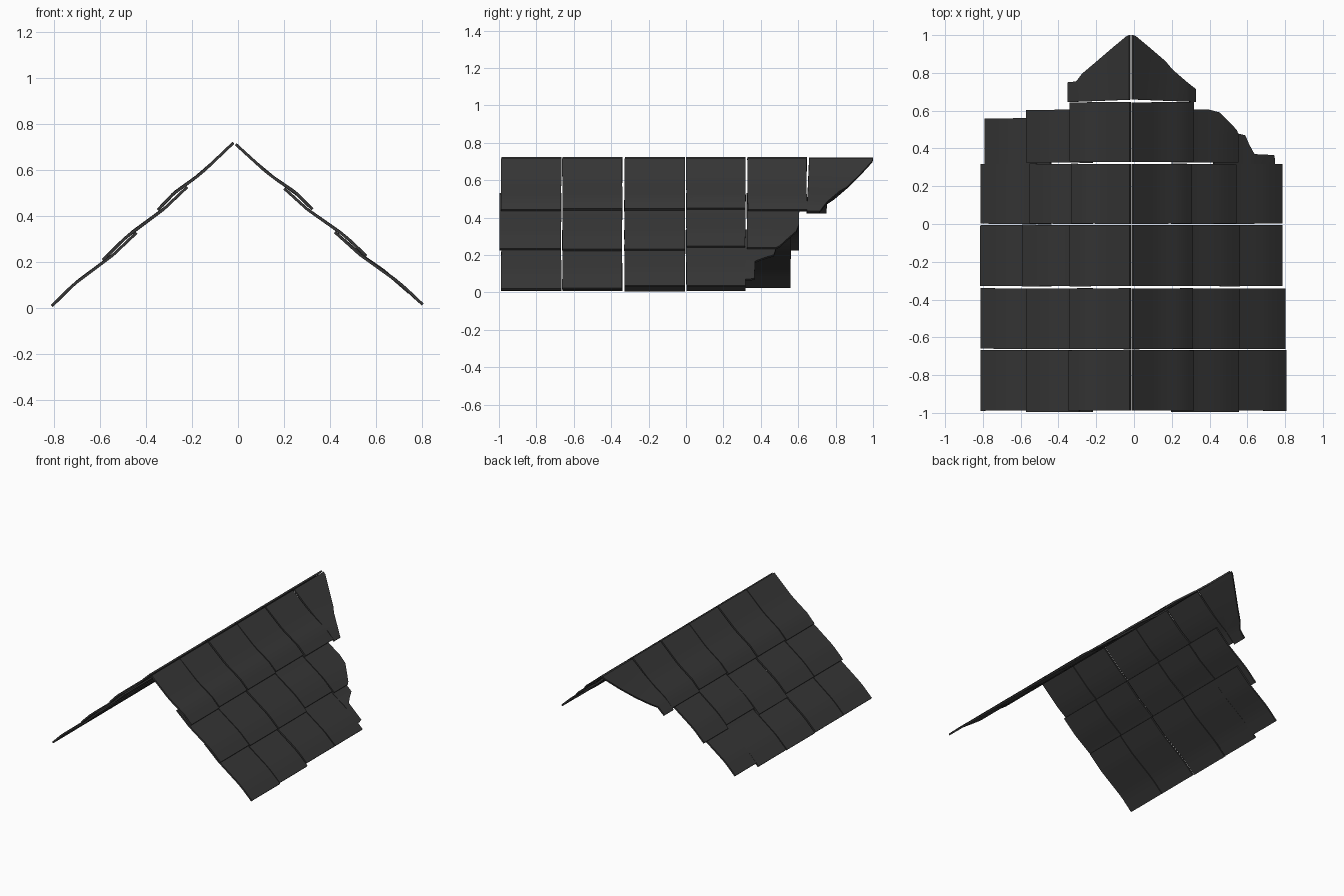
import bpy
import bmesh
import random
from mathutils import Vector

if "Cube" in bpy.data.objects:
    bpy.data.objects.remove(bpy.data.objects["Cube"], do_unlink=True)

random.seed(4)
THICK = 0.012

slate = bpy.data.materials.new("dark_slate")
slate.use_nodes = True
SLATE = (0.038, 0.038, 0.038, 1)
slate.diffuse_color = SLATE
bsdf = slate.node_tree.nodes["Principled BSDF"]
bsdf.inputs["Base Color"].default_value = SLATE
bsdf.inputs["Roughness"].default_value = 0.8

# Each slope: direction, ridge height, fall per unit of x
SLOPES = {"right": (-1, 0.745, 0.903), "left": (1, 0.712, 0.862)}

# Height of a tile above its slope, from its upper edge to its lower edge
RIDGE_BEND = [(0, 0), (0.45, -0.005), (0.8, 0.011), (1, 0.004)]
TUCKED_BEND = [(0, -0.008), (0.3, -0.011), (0.75, 0.009), (1, 0.003)]


def lerp(points, t):
    for (a, va), (b, vb) in zip(points, points[1:]):
        if t <= b:
            return va + (vb - va) * (t - a) / (b - a)
    return points[-1][1]


def tile(name, slope, stations, bend):
    """Loft a thin bent slab through stations (distance from ridge, y front, y back)."""
    sign, top, fall = SLOPES[slope]
    normal = Vector((sign * fall, 0, 1)).normalized()
    start, end = stations[0][0], stations[-1][0]
    bm = bmesh.new()
    rings = []
    for d, y0, y1 in stations:
        lift = lerp(bend, (d - start) / (end - start))
        ring = []
        for y, off in ((y0, lift), (y1, lift), (y1, lift - THICK), (y0, lift - THICK)):
            ring.append(bm.verts.new(Vector((sign * d, y, top - fall * d)) + normal * off))
        rings.append(ring)
    for a, b in zip(rings, rings[1:]):
        for i in range(4):
            j = (i + 1) % 4
            bm.faces.new((a[i], a[j], b[j], b[i]))
    bm.faces.new(rings[0])
    bm.faces.new(rings[-1])
    bmesh.ops.recalc_face_normals(bm, faces=bm.faces)
    mesh = bpy.data.meshes.new(name)
    bm.to_mesh(mesh)
    bm.free()
    mesh.materials.append(slate)
    obj = bpy.data.objects.new(name, mesh)
    bpy.context.collection.objects.link(obj)
    return obj


def whole(d0, d1, y0, y1):
    """Stations of an unbroken tile, very slightly skewed."""
    skew0, skew1 = random.uniform(-.004, .004), random.uniform(-.004, .004)
    count = 10
    return [(d0 + (d1 - d0) * i / count, y0 + skew0 * (i / count - .5),
             y1 + skew1 * (i / count - .5)) for i in range(count + 1)]


def broken(front, edge):
    """Stations of a chipped tile: straight front side, ragged back side."""
    return [(d, front, back) for d, back in edge]


# Row: upper edge, lower edge of each column
ROWS = {
    "right": {"ridge": (0.024, [.345, .34, .34, .33, .34]),
              "middle": (0.23, [.57, .57, .59, .55, .57]),
              "eave": (0.45, [.81, .81, .812, .81, .79])},
    "left": {"ridge": (-0.006, [.315, .31, .31, .305, .315]),
             "middle": (0.21, [.555, .56, .56, .54, .55]),
             "eave": (0.43, [.805, .80, .785, .785, .75])},
}
COLUMNS = [(-.988, -.667), (-.661, -.341), (-.329, -.005), (.001, .318), (.329, .645)]

# Ragged back edges (distance from ridge, y)
CHIPS = {
    ("left", "middle"): [(.21, .605), (.31, .605), (.40, .605), (.45, .59),
                         (.50, .54), (.54, .50), (.55, .48)],
    ("left", "eave"): [(.43, .50), (.55, .48), (.59, .47), (.61, .42),
                       (.635, .37), (.74, .365), (.745, .34)],
}
TIPS = {
    "right": [(.026, 1), (.04, .995), (.12, .93), (.20, .86), (.27, .795),
              (.30, .755), (.35, .75)],
    "left": [(-.006, 1), (.01, .995), (.09, .93), (.17, .86), (.20, .82),
             (.27, .755), (.29, .74), (.325, .715)],
}

tiles = []
for side, rows in ROWS.items():
    for row, (upper, lowers) in rows.items():
        bend = RIDGE_BEND if row == "ridge" else TUCKED_BEND
        for col, ((y0, y1), lower) in enumerate(zip(COLUMNS, lowers)):
            name = f"{side}_{row}_tile_{col + 1}"
            if col == 0 and row == "middle":
                y0 = -.996
            if col == 4 and row != "ridge":
                y0, y1 = (.325, .605) if row == "middle" else (.318, .56)
            if col == 4 and (side, row) in CHIPS:
                stations = broken(y0, CHIPS[side, row])
            else:
                stations = whole(upper, lower, y0, y1)
            tiles.append(tile(name, side, stations, bend))
    # Chipped tile at the far end of the ridge
    stations = [(d, .659 - .04 * d, y) for d, y in TIPS[side]]
    tiles.append(tile(f"{side}_ridge_end_tile", side, stations, RIDGE_BEND))

# Smooth bends with sharp rims
bpy.ops.object.select_all(action="DESELECT")
for obj in tiles:
    obj.select_set(True)
bpy.context.view_layer.objects.active = tiles[0]
bpy.ops.object.shade_smooth_by_angle()
